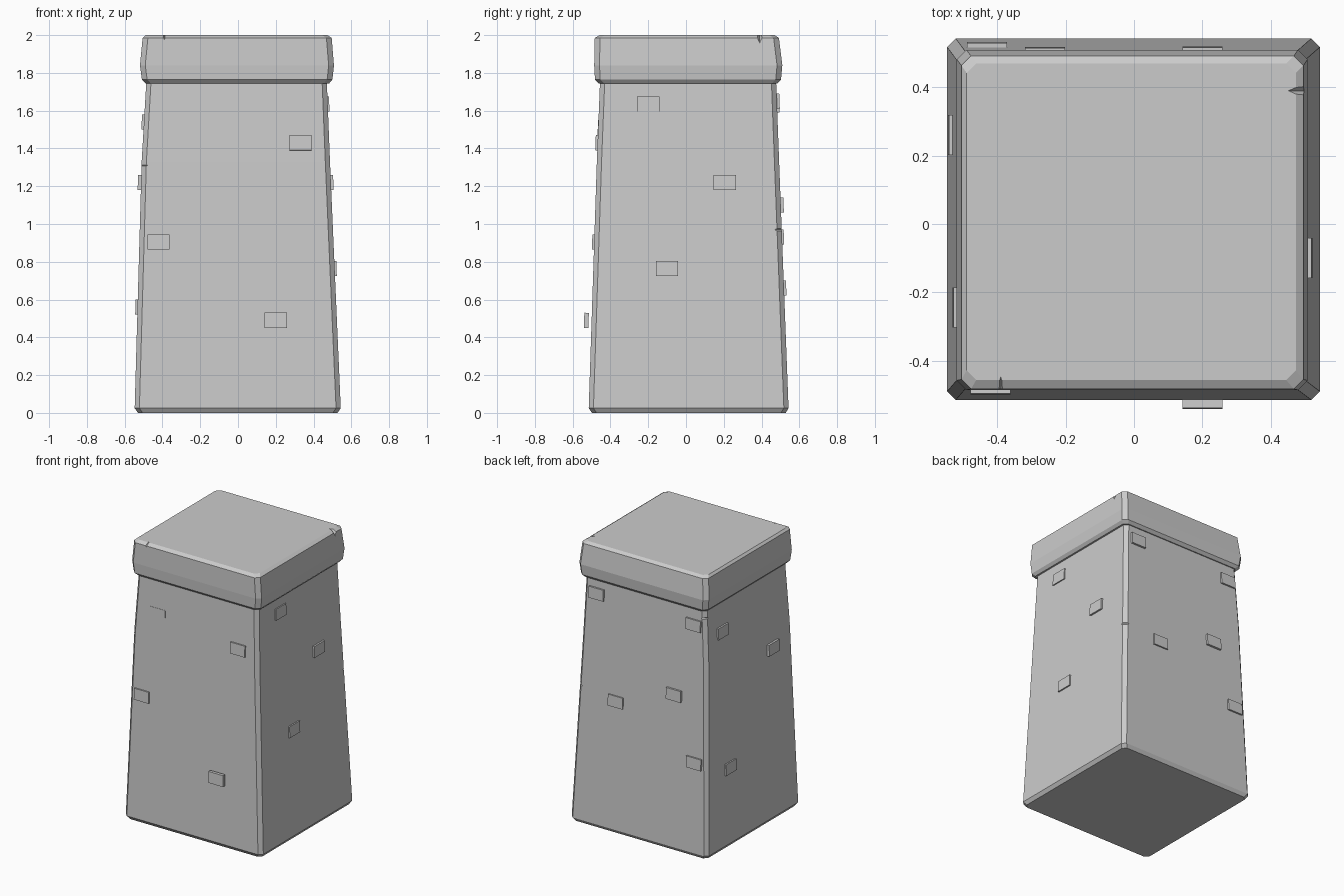
import bpy, bmesh
from math import radians
from mathutils import Matrix, Vector

if "Cube" in bpy.data.objects:
    bpy.data.objects.remove(bpy.data.objects["Cube"], do_unlink=True)

stone = bpy.data.materials.new("grey_stone")
stone.use_nodes = True
stone.diffuse_color = (0.6, 0.6, 0.6, 1)
stone.node_tree.nodes["Principled BSDF"].inputs["Base Color"].default_value = (0.6, 0.6, 0.6, 1)


def make_object(name, bm):
    bmesh.ops.recalc_face_normals(bm, faces=bm.faces)
    mesh = bpy.data.meshes.new(name)
    bm.to_mesh(mesh)
    bm.free()
    mesh.materials.append(stone)
    ob = bpy.data.objects.new(name, mesh)
    bpy.context.collection.objects.link(ob)
    return ob


def loft(name, rings, c):
    """Stack rectangles (z, x0, x1, y0, y1) with cut corners of size c."""
    bm = bmesh.new()
    loops = []
    for z, x0, x1, y0, y1 in rings:
        pts = [(x0 + c, y0), (x1 - c, y0), (x1, y0 + c), (x1, y1 - c),
               (x1 - c, y1), (x0 + c, y1), (x0, y1 - c), (x0, y0 + c)]
        loops.append([bm.verts.new((x, y, z)) for x, y in pts])
    for a, b in zip(loops, loops[1:]):
        for i in range(8):
            j = (i + 1) % 8
            bm.faces.new((a[i], a[j], b[j], b[i]))
    bm.faces.new(loops[0][::-1])
    bm.faces.new(loops[-1])
    return make_object(name, bm)


def chip(ob, centre, half):
    """Knock an octahedral chip out of an edge."""
    bm = bmesh.new()
    bmesh.ops.create_uvsphere(bm, u_segments=4, v_segments=2, radius=1,
                              matrix=Matrix.Translation(centre) @ Matrix.Diagonal((*half, 1)))
    cutter = make_object("chip_cutter", bm)
    cutter.hide_render = True
    mod = ob.modifiers.new("chip", "BOOLEAN")
    mod.operation, mod.solver, mod.object = "DIFFERENCE", "EXACT", cutter
    bpy.context.view_layer.objects.active = ob
    bpy.ops.object.modifier_apply(modifier=mod.name)
    bpy.data.objects.remove(cutter, do_unlink=True)


# Tapering pillar body with a bevelled foot
body_rings = [
    (0.00, -0.53, 0.527, -0.498, 0.528),
    (0.025, -0.547, 0.544, -0.515, 0.543),
    (1.33, -0.510, 0.487, -0.472, 0.493),
    (1.76, -0.485, 0.470, -0.455, 0.477),
]
body = loft("pillar_body", body_rings, 0.025)
chip(body, (-0.51, -0.475, 1.31), (0.035, 0.035, 0.015))
chip(body, (0.505, 0.508, 0.97), (0.04, 0.04, 0.025))
chip(body, (-0.493, 0.482, 1.69), (0.04, 0.04, 0.025))

# Overhanging cap slab
cap = loft("cap_slab", [
    (1.745, -0.490, 0.483, -0.463, 0.485),
    (1.765, -0.509, 0.500, -0.482, 0.503),
    (1.84, -0.519, 0.508, -0.486, 0.510),
    (1.985, -0.505, 0.496, -0.483, 0.492),
    (2.00, -0.490, 0.474, -0.457, 0.470),
], 0.028)
chip(cap, (0.502, 0.39, 2.0), (0.05, 0.022, 0.045))
chip(cap, (-0.39, -0.483, 2.0), (0.012, 0.035, 0.025))


def wall(z, column):
    """Position of one wall at height z."""
    rings = body_rings[1:]
    a, b = (rings[0], rings[1]) if z < rings[1][0] else (rings[1], rings[2])
    return a[column] + (b[column] - a[column]) * (z - a[0]) / (b[0] - a[0])


# Raised bricks: (position along wall, height, how far the face stands out)
bricks = {
    "front": [(0.33, 1.43, 0.011), (-0.42, 0.905, 0.011), (0.20, 0.49, 0.04), (-0.31, 1.51, 0.002)],
    "right_face": [(-0.20, 1.635, 0.008), (0.205, 1.22, 0.013), (-0.10, 0.765, 0.010)],
    "back": [(0.37, 1.65, 0.014), (-0.40, 1.63, 0.012), (0.20, 0.93, 0.010),
             (-0.26, 1.10, 0.015), (-0.43, 0.66, 0.012)],
    "left_face": [(0.30, 1.54, 0.012), (-0.245, 1.22, 0.017), (0.26, 0.56, 0.011)],
}
# Side: ring column, turn about z, outward sign
sides = {"front": (3, 0, -1), "right_face": (2, 90, 1), "back": (4, 180, 1), "left_face": (1, 270, -1)}
THICK = 0.024
for side, items in bricks.items():
    column, turn, sign = sides[side]
    for n, (u, z, out) in enumerate(items, 1):
        depth = wall(z, column) + sign * (out - THICK / 2)
        place = Vector((depth, u, z)) if column < 3 else Vector((u, depth, z))
        m = (Matrix.Translation(place) @ Matrix.Rotation(radians(turn), 4, "Z")
             @ Matrix.Rotation(radians(-2.2), 4, "X") @ Matrix.Diagonal((0.117, THICK, 0.08, 1)))
        bm = bmesh.new()
        bmesh.ops.create_cube(bm, size=1, matrix=m)
        make_object(f"{side}_brick_{n}", bm)
